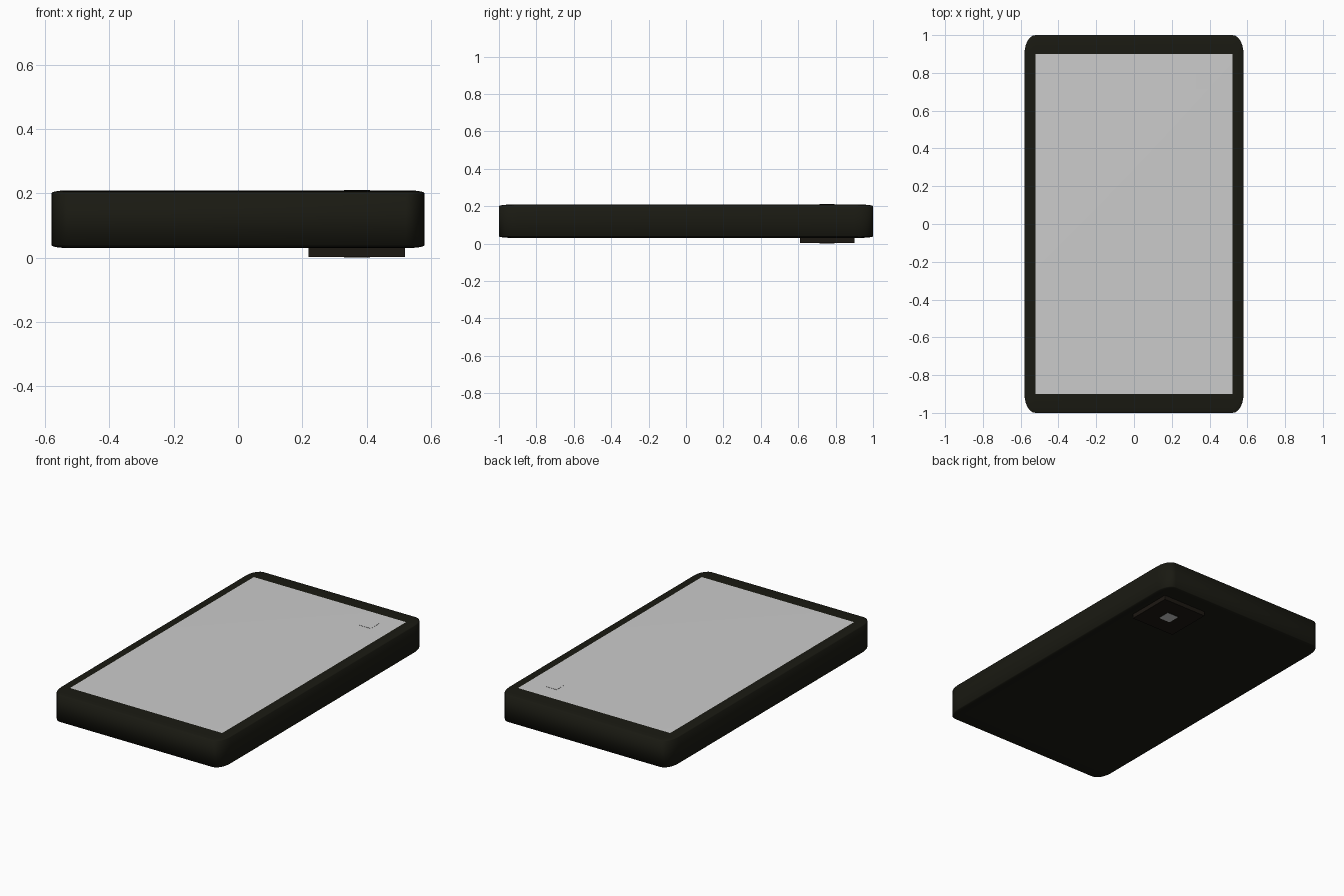
import bpy

if "Cube" in bpy.data.objects:
    bpy.data.objects.remove(bpy.data.objects["Cube"])


def material(name, rgb):
    m = bpy.data.materials.new(name)
    m.diffuse_color = (*rgb, 1)
    m.use_nodes = True
    m.node_tree.nodes["Principled BSDF"].inputs["Base Color"].default_value = m.diffuse_color
    return m


dark = material("dark_casing", (0.010, 0.010, 0.006))
brown = material("camera_plate", (0.012, 0.009, 0.006))
grey = material("grey_glass", (0.8, 0.8, 0.8))


def box(name, lo, hi, *mats):
    """Axis-aligned box between two corners; scale stays on the object."""
    bpy.ops.mesh.primitive_cube_add(size=2, location=[(a + b) / 2 for a, b in zip(lo, hi)])
    ob = bpy.context.object
    ob.name = name
    ob.scale = [(b - a) / 2 for a, b in zip(lo, hi)]
    for m in mats:
        ob.data.materials.append(m)
    return ob


# Casing: bevelled in unit space, so the rounding stretches with the body;
# the flat face left on top is the screen
casing = box("casing", (-0.58, -1, 0.03), (0.58, 1, 0.21), dark, grey)
bevel = casing.modifiers.new("rounding", "BEVEL")
bevel.width = 0.1
bevel.segments = 6
bevel.limit_method = "NONE"
bevel.material = 0
bpy.ops.object.modifier_apply(modifier=bevel.name)
for p in casing.data.polygons:
    p.material_index = 1 if p.normal.z > 0.99 and p.area > 1 else 0
bpy.ops.object.shade_smooth_by_angle()

# Raised camera plate on the back
box("camera_plate", (0.22, 0.61, 0.003), (0.52, 0.90, 0.04), brown)

# Square lens running through the body, grey caps and dark sides
lens = box("camera_lens", (0.33, 0.715, 0.0), (0.41, 0.795, 0.211), dark, grey)
for p in lens.data.polygons:
    p.material_index = 1 if abs(p.normal.z) > 0.9 else 0
